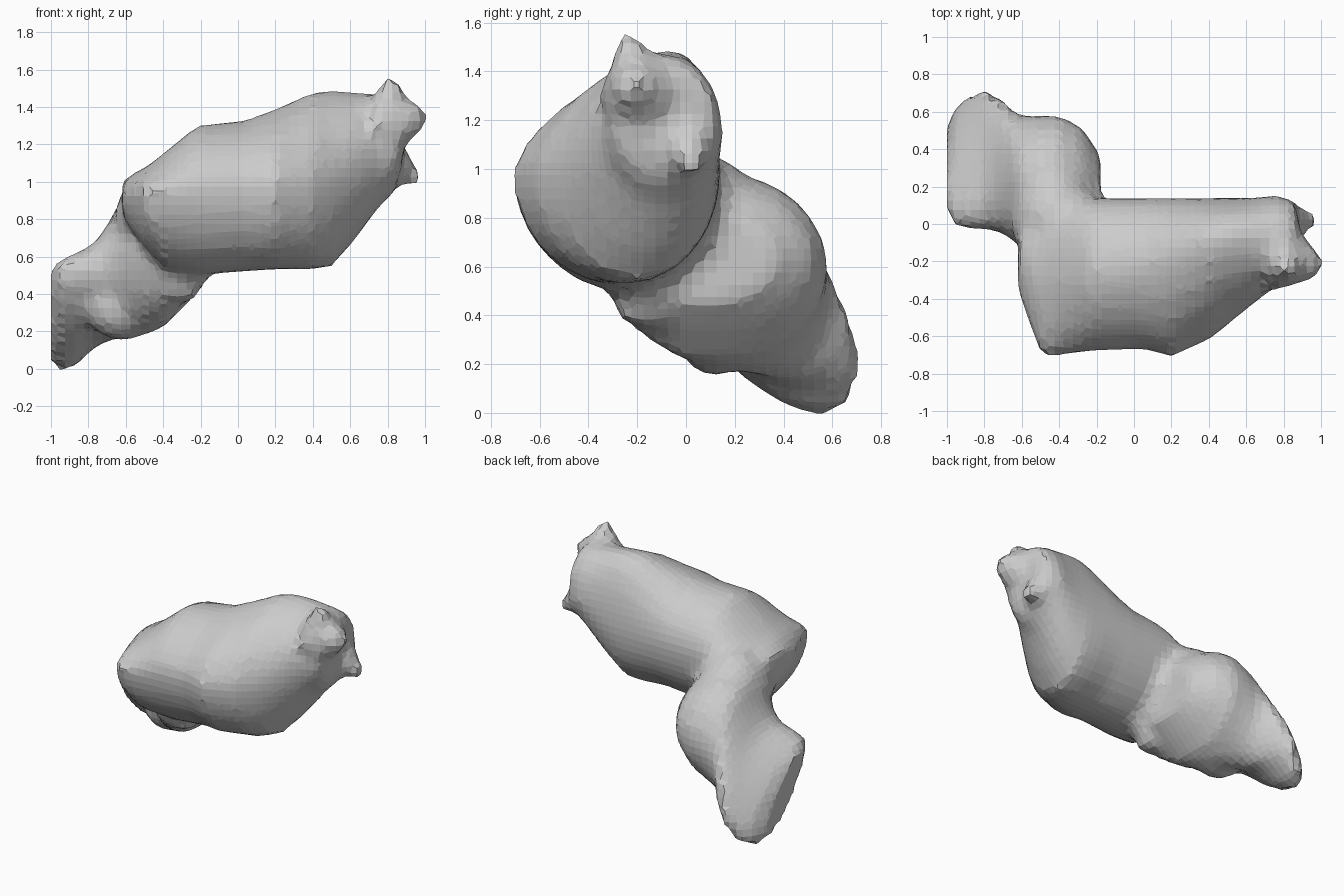
import bpy, bmesh, math
from mathutils import Vector, Matrix

if "Cube" in bpy.data.objects:
    bpy.data.objects.remove(bpy.data.objects["Cube"])

SIDES = 24
bm = bmesh.new()


def skin(rings):
    """Closed skin through a list of point rings."""
    rings = [[bm.verts.new(p) for p in ring] for ring in rings]
    for a, b in zip(rings, rings[1:]):
        for i in range(SIDES):
            j = (i + 1) % SIDES
            bm.faces.new((a[i], a[j], b[j], b[i]))
    bm.faces.new(rings[0][::-1])
    bm.faces.new(rings[-1])


def oval(x, y0, y1, z0, z1, shear):
    """Sheared ellipse that fills the given box."""
    ts = [2 * math.pi * i / SIDES for i in range(SIDES)]
    return [(x, (y0 + y1) / 2 + (y1 - y0) / 2 * math.cos(t),
             (z0 + z1) / 2 + (z1 - z0) / 2 * math.sin(t + shear)) for t in ts]


def egg(x, y0, y1, z0, z1, crest, flat, mid):
    """Four quarter arcs; crest = y of top, mid = z of sides, flat = front chamfer."""
    keel = (y0 + y1) / 2
    ring = []
    for i in range(SIDES):
        t = 2 * math.pi * i / SIDES
        c, s = math.cos(t), math.sin(t)
        e = flat if (c < -0.001 and s > 0.001) else 1.0
        yc = crest if s > 0 else keel
        if abs(c) < 0.001:
            y = yc
        else:
            y = yc + math.copysign(abs(c) ** e, c) * ((y1 - yc) if c > 0 else (yc - y0))
        z = mid + math.copysign(abs(s) ** e, s) * ((z1 - mid) if s > 0 else (mid - z0))
        ring.append((x, y, z))
    return ring


def spike(base, tip, r0, r1):
    """Blunt tapered horn from base to tip."""
    base, tip = Vector(base), Vector(tip)
    d = tip - base
    new = bmesh.ops.create_cone(bm, cap_ends=True, segments=8, radius1=r0,
                                radius2=r1, depth=d.length)["verts"]
    rot = d.to_track_quat('Z', 'Y').to_matrix()
    for v in new:
        v.co = rot @ v.co + (base + tip) / 2


def lump(centre, radii):
    """Ellipsoid swelling."""
    bmesh.ops.create_icosphere(bm, subdivisions=3, radius=1, matrix=Matrix.Translation(
        centre) @ Matrix.Diagonal((*radii, 1)))


# Large upper mass
skin([egg(*s) for s in (
    (-0.62, -0.35, 0.00, 0.82, 1.00, -0.18, 1.2, 0.93),
    (-0.57, -0.50, 0.05, 0.74, 1.04, -0.22, 1.3, 0.94),
    (-0.49, -0.71, 0.10, 0.64, 1.08, -0.28, 1.3, 0.95),
    (-0.40, -0.70, 0.13, 0.53, 1.15, -0.30, 1.3, 0.95),
    (-0.22, -0.68, 0.14, 0.50, 1.30, -0.27, 1.2, 0.97),
    (0.05, -0.67, 0.14, 0.52, 1.33, -0.22, 1.2, 0.98),
    (0.20, -0.71, 0.14, 0.53, 1.39, -0.16, 1.25, 0.98),
    (0.40, -0.62, 0.14, 0.53, 1.48, -0.09, 1.25, 0.98),
    (0.50, -0.54, 0.14, 0.55, 1.49, -0.06, 1.2, 1.00),
    (0.61, -0.45, 0.14, 0.67, 1.48, -0.05, 1.1, 1.06),
    (0.75, -0.34, 0.15, 0.86, 1.47, -0.07, 1.0, 1.15),
    (0.84, -0.32, 0.14, 0.95, 1.46, -0.09, 1.0, 1.20),
    (0.88, -0.28, 0.06, 1.08, 1.42, -0.12, 1.0, 1.25))])

# Lower limb with a narrowed flat cut end
skin([oval(*s) for s in (
    (-1.00, 0.06, 0.53, 0.02, 0.55, -1.0),
    (-0.95, -0.01, 0.63, -0.01, 0.58, -0.85),
    (-0.88, -0.03, 0.69, 0.00, 0.62, -0.75),
    (-0.78, -0.03, 0.72, 0.10, 0.66, -0.55),
    (-0.70, -0.05, 0.66, 0.14, 0.77, -0.3),
    (-0.62, -0.11, 0.58, 0.16, 0.92, -0.1),
    (-0.50, -0.25, 0.58, 0.18, 0.98, 0.0),
    (-0.40, -0.33, 0.58, 0.22, 0.98, 0.0),
    (-0.28, -0.32, 0.52, 0.34, 0.92, 0.0),
    (-0.18, -0.20, 0.37, 0.45, 0.82, 0.0))])

# Swellings that blend the joint and fill out the underside
lump((-0.42, 0.03, 0.80), (0.24, 0.28, 0.27))
lump((-0.62, 0.12, 0.34), (0.20, 0.16, 0.19))

# Bump under the joint and small horns at the far end
spike((-0.32, -0.15, 0.60), (-0.32, -0.18, 0.36), 0.22, 0.09)
spike((0.80, -0.18, 1.28), (0.82, -0.25, 1.55), 0.17, 0.04)
spike((0.80, -0.18, 1.32), (1.00, -0.24, 1.35), 0.19, 0.05)
spike((0.78, 0.01, 1.12), (0.98, 0.02, 1.00), 0.15, 0.025)

bmesh.ops.recalc_face_normals(bm, faces=bm.faces)
mesh = bpy.data.meshes.new("bent_limb")
bm.to_mesh(mesh)
bm.free()
limb = bpy.data.objects.new("bent_limb", mesh)
bpy.context.collection.objects.link(limb)

# Fuse everything into one faceted skin
fuse = limb.modifiers.new("fuse", 'REMESH')
fuse.mode = 'VOXEL'
fuse.voxel_size = 0.05
fuse.use_smooth_shade = False
